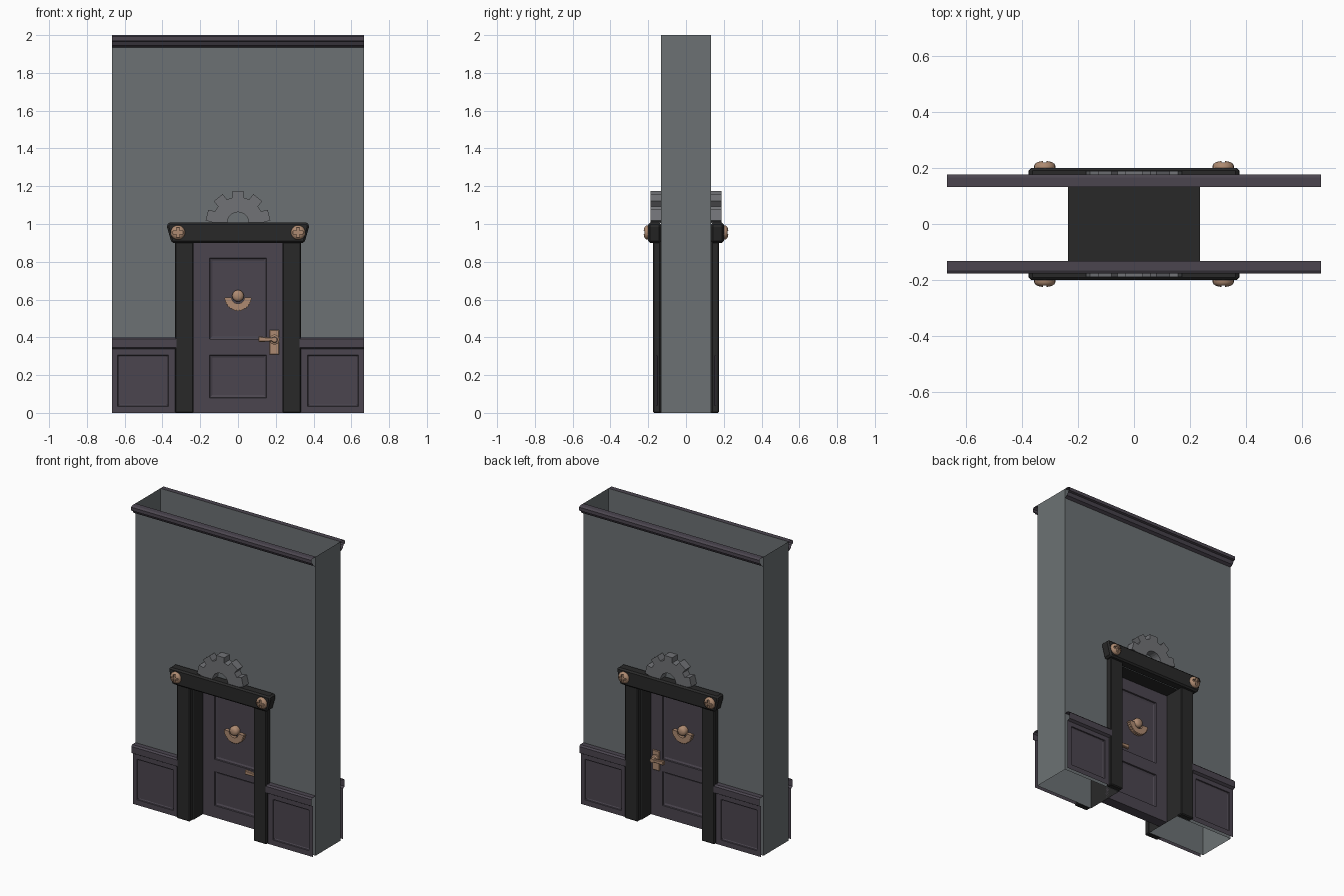
import bpy, bmesh, math

if "Cube" in bpy.data.objects:
    bpy.data.objects.remove(bpy.data.objects["Cube"])


def material(name, rgb):
    m = bpy.data.materials.new(name)
    m.diffuse_color = (*rgb, 1)
    m.use_nodes = True
    m.node_tree.nodes["Principled BSDF"].inputs["Base Color"].default_value = m.diffuse_color
    return m


WALL = material("wall_grey", (0.150, 0.167, 0.174))
STEEL = material("gear_grey", (0.165, 0.170, 0.182))
WOOD = material("purple_wood", (0.070, 0.060, 0.078))
IRON = material("black_frame", (0.022, 0.022, 0.022))
BRONZE = material("bronze", (0.42, 0.255, 0.165))


def finish(name, bm, mat, axes="y", bevel=0, smooth=False, cutter=None):
    """Make an object; all meshes are in world space, mirrored about the origin."""
    bmesh.ops.recalc_face_normals(bm, faces=bm.faces)
    me = bpy.data.meshes.new(name)
    bm.to_mesh(me)
    bm.free()
    me.materials.append(mat)
    ob = bpy.data.objects.new(name, me)
    bpy.context.collection.objects.link(ob)
    if smooth:
        bpy.ops.object.select_all(action='DESELECT')
        ob.select_set(True)
        bpy.context.view_layer.objects.active = ob
        bpy.ops.object.shade_smooth_by_angle(angle=math.radians(35))
    if bevel:
        b = ob.modifiers.new("bevel", 'BEVEL')
        b.width, b.segments = bevel, 1
    if cutter:
        c = ob.modifiers.new("cut", 'BOOLEAN')
        c.object, c.operation, c.solver = cutter, 'DIFFERENCE', 'EXACT'
    if axes:
        m = ob.modifiers.new("mirror", 'MIRROR')
        m.use_axis = ("x" in axes, "y" in axes, False)
        m.merge_threshold = 0.0005
    return ob


def prism(name, pts, y0, y1, mat, **kw):
    """Extrude an x-z outline from y0 to y1."""
    bm = bmesh.new()
    a = [bm.verts.new((x, y0, z)) for x, z in pts]
    b = [bm.verts.new((x, y1, z)) for x, z in pts]
    bm.faces.new(a)
    bm.faces.new(b)
    n = len(pts)
    for i in range(n):
        bm.faces.new((a[i], a[(i + 1) % n], b[(i + 1) % n], b[i]))
    return finish(name, bm, mat, **kw)


def rect(x0, x1, z0, z1):
    return [(x0, z0), (x1, z0), (x1, z1), (x0, z1)]


def moulding(name, prof, x0, x1, mat, **kw):
    """Open y-z profile swept along x, without end caps."""
    bm = bmesh.new()
    a = [bm.verts.new((x0, y, z)) for y, z in prof]
    b = [bm.verts.new((x1, y, z)) for y, z in prof]
    for i in range(len(prof) - 1):
        bm.faces.new((a[i], a[i + 1], b[i + 1], b[i]))
    return finish(name, bm, mat, **kw)


def panelled(name, xs, zs, cells, y, rim, depth, mat, close_y=None, **kw):
    """Flat sheet with sunken panels in the chosen grid cells."""
    bm = bmesh.new()
    g = [[bm.verts.new((x, y, z)) for z in zs] for x in xs]
    panels = []
    for i in range(len(xs) - 1):
        for j in range(len(zs) - 1):
            f = bm.faces.new((g[i][j], g[i + 1][j], g[i + 1][j + 1], g[i][j + 1]))
            if (i, j) in cells:
                panels.append(f)
    bm.normal_update()
    if close_y is not None:
        border = [e for e in bm.edges if e.is_boundary]
        r = bmesh.ops.extrude_edge_only(bm, edges=border)
        for v in r["geom"]:
            if isinstance(v, bmesh.types.BMVert):
                v.co.y = close_y
    for f in panels:  # stepped, then sloping, recess
        for t, d in ((0.003, depth * 0.6), (rim, depth * 0.4)):
            bmesh.ops.inset_individual(bm, faces=[f], thickness=t)
            for v in f.verts:
                v.co.y += d
    return finish(name, bm, mat, **kw)


def lathe(name, cx, cz, prof, segs, mat, **kw):
    """Rings (radius, y) turned round an axis along y, capped at both ends."""
    bm = bmesh.new()
    rings = []
    for r, y in prof:
        rings.append([bm.verts.new((cx + r * math.cos(2 * math.pi * k / segs), y,
                                    cz + r * math.sin(2 * math.pi * k / segs)))
                      for k in range(segs)])
    for a, b in zip(rings, rings[1:]):
        for k in range(segs):
            n = (k + 1) % segs
            bm.faces.new((a[k], a[n], b[n], b[k]))
    bm.faces.new(rings[0])
    bm.faces.new(rings[-1])
    return finish(name, bm, mat, **kw)


def half_gear(cz, tip, root, hole, pitch, half_tip, half_root, count, sign=1):
    """Outline of half a toothed ring, pointing up or down."""
    pol = [(root, 0)]
    for k in range(-count, count + 1):
        c = 90 + k * pitch
        pol += [(root, c - half_root), (tip, c - half_tip),
                (tip, c + half_tip), (root, c + half_root)]
    pol = [(r, max(0, min(180, a))) for r, a in pol] + [(root, 180)]
    pol += [(hole, 180 - 15 * k) for k in range(13)]
    return [(r * math.cos(math.radians(a)), cz + sign * r * math.sin(math.radians(a)))
            for r, a in pol]


W, D = 0.667, 0.132   # half width and half depth of the wall
O, H = 0.235, 0.90    # half width and height of the doorway

# Hollow wall: open above and below, with a doorway through it
bm = bmesh.new()
outline = [(-W, 0), (-O, 0), (-O, H), (O, H), (O, 0), (W, 0), (W, 2), (-W, 2)]
bm.faces.new([bm.verts.new((x, -D, z)) for x, z in outline])
for s in (-W, W):
    bm.faces.new([bm.verts.new(p) for p in
                  ((s, -D, 0), (s, 0, 0), (s, 0, 2), (s, -D, 2))])
finish("wall", bm, WALL)

# Crown moulding and wainscot
moulding("crown_moulding", [(-D, 2), (-0.165, 2), (-0.177, 1.992), (-0.177, 1.97),
                            (-0.163, 1.966), (-0.152, 1.945), (-D, 1.935)], -W, W, WOOD)
moulding("wainscot_rail", [(-D, 0.40), (-0.165, 0.40), (-0.175, 0.39),
                           (-0.175, 0.347), (-0.158, 0.337)], 0.325, W, WOOD, axes="xy")
panelled("wainscot_panel", [0.325, 0.368, 0.638, W], [0, 0.035, 0.307, 0.34],
         {(1, 1)}, -0.158, 0.010, 0.010, WOOD, axes="xy")

# Door frame: lining, posts and lintel
moulding("frame_head", [(-D - 0.005, H), (0, H)], -O, O, IRON)
bm = bmesh.new()
bm.faces.new([bm.verts.new((O, y, z)) for y, z in
              ((-D - 0.005, 0), (0, 0), (0, H), (-D - 0.005, H))])
finish("frame_lining", bm, IRON, axes="xy")
prism("frame_post", rect(O, 0.333, 0, 0.92), -0.175, -D - 0.001, IRON,
      axes="xy", bevel=0.006)
prism("lintel", [(-0.352, H), (0.352, H), (0.376, 0.985), (0.372, 1.008),
                 (-0.372, 1.008), (-0.376, 0.985)], -0.2, -D - 0.001, IRON, bevel=0.010)

# Half gear over the lintel
prism("gear_ornament", half_gear(1.006, 0.172, 0.137, 0.057, 38, 10, 12.5, 2),
      -0.188, -D - 0.001, STEEL)

# Cross-head screws on the lintel
a, b = 0.007, 0.027
cx, cz = 0.318, 0.955
cross = [(a, b), (-a, b), (-a, a), (-b, a), (-b, -a), (-a, -a),
         (-a, -b), (a, -b), (a, -a), (b, -a), (b, a), (a, a)]
cutter = prism("screw_slot_cutter", [(cx + x, cz + z) for x, z in cross],
               -0.25, -0.210, BRONZE, axes="")
cutter.hide_render = True
cutter.display_type = 'WIRE'
lathe("lintel_screw", cx, cz, [(0.038, -0.19), (0.038, -0.207), (0.034, -0.215),
                               (0.025, -0.221), (0.012, -0.224)],
      20, BRONZE, axes="xy", smooth=True, cutter=cutter)

# Door with two sunken panels on each side
panelled("door", [-O, -0.15, 0.15, O], [0, 0.08, 0.307, 0.39, 0.82, H],
         {(1, 1), (1, 3)}, -0.035, 0.017, 0.014, WOOD, close_y=0)

# Knocker: toothed half ring hanging from a boss
prism("knocker_ring", half_gear(0.612, 0.073, 0.069, 0.034, 12, 3, 4, 7, -1),
      -0.046, -0.02, BRONZE)
lathe("knocker_boss", 0, 0.62, [(0.031, -0.02), (0.031, -0.044), (0.025, -0.053),
                                (0.013, -0.058)], 16, BRONZE, smooth=True)

# Door handle
prism("handle_plate", rect(0.167, 0.218, 0.308, 0.44), -0.045, -0.033, BRONZE, bevel=0.003)
lathe("handle_rose", 0.193, 0.388, [(0.027, -0.04), (0.027, -0.055), (0.016, -0.06),
                                    (0.014, -0.088)], 12, BRONZE)
prism("handle_lever", [(0.108, 0.375), (0.15, 0.377), (0.205, 0.380), (0.205, 0.398),
                       (0.15, 0.401), (0.108, 0.406)], -0.086, -0.066, BRONZE, bevel=0.004)
